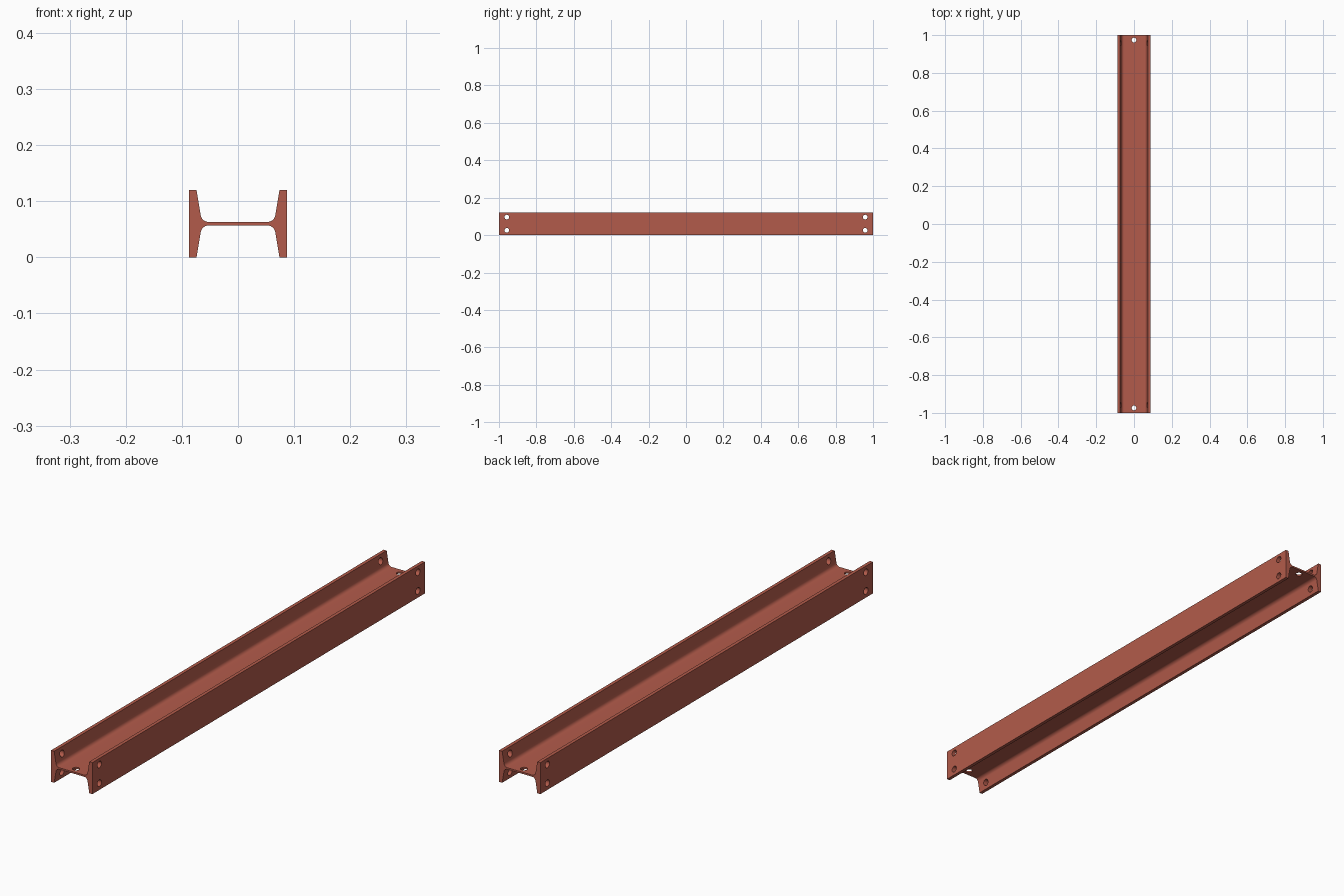
import bpy, bmesh, math
from mathutils import Matrix, Vector

if "Cube" in bpy.data.objects:
    bpy.data.objects.remove(bpy.data.objects["Cube"])

HALF_LEN, HEIGHT = 1.0, 0.12
OUTER, TIP, ROOT = 0.087, 0.074, 0.0645   # flange outer face, inner tip, inner root
MID, WEB_HALF, FILLET, STEPS = 0.06, 0.0032, 0.014, 8


def fillet(corner, a, b, r, steps):
    """Points of an arc rounding the corner between directions to a and b."""
    u, v = (a - corner).normalized(), (b - corner).normalized()
    half = u.angle(v) / 2
    centre = corner + (u + v).normalized() * (r / math.sin(half))
    p0 = corner + u * (r / math.tan(half)) - centre
    p1 = corner + v * (r / math.tan(half)) - centre
    ang = p0.angle(p1)
    return [centre + (p0 * math.sin((1 - t) * ang) + p1 * math.sin(t * ang)) / math.sin(ang)
            for t in (i / steps for i in range(steps + 1))]


# One quarter of the section (right, above the web), mirrored four ways
tip, root = Vector((TIP, HEIGHT / 2)), Vector((ROOT, WEB_HALF))
quarter = [Vector((OUTER, HEIGHT / 2)), tip]
quarter += fillet(root, tip, Vector((0, WEB_HALF)), FILLET, STEPS)
upper = quarter + [Vector((-p.x, p.y)) for p in reversed(quarter)]
profile = upper + [Vector((p.x, -p.y)) for p in reversed(upper)]

# Beam extruded along y
bm = bmesh.new()
face = bm.faces.new([bm.verts.new((p.x, -HALF_LEN, MID + p.y)) for p in profile])
ext = bmesh.ops.extrude_face_region(bm, geom=[face])
bmesh.ops.translate(bm, vec=(0, 2 * HALF_LEN, 0),
                    verts=[g for g in ext["geom"] if isinstance(g, bmesh.types.BMVert)])
bmesh.ops.recalc_face_normals(bm, faces=bm.faces)
mesh = bpy.data.meshes.new("steel_beam")
bm.to_mesh(mesh)
bm.free()
beam = bpy.data.objects.new("steel_beam", mesh)
bpy.context.collection.objects.link(beam)

# Bolt hole cutters: two through the flanges and one through the web at each end
bm = bmesh.new()


def drill(loc, depth, rot):
    bmesh.ops.create_cone(bm, cap_ends=True, segments=32, radius1=0.0125, radius2=0.0125,
                          depth=depth, matrix=Matrix.Translation(loc) @ rot)


for side in (-1, 1):
    for z in (0.0255, 0.0965):
        drill((0, side * 0.958, z), 0.3, Matrix.Rotation(math.pi / 2, 4, 'Y'))
    drill((0, side * 0.974, MID), 0.03, Matrix.Identity(4))
mesh = bpy.data.meshes.new("hole_cutter")
bm.to_mesh(mesh)
bm.free()
cutter = bpy.data.objects.new("hole_cutter", mesh)
bpy.context.collection.objects.link(cutter)
cutter.hide_render = True

bpy.context.view_layer.objects.active = beam
beam.select_set(True)
mod = beam.modifiers.new("bolt_holes", 'BOOLEAN')
mod.operation, mod.solver, mod.object = 'DIFFERENCE', 'EXACT', cutter
bpy.ops.object.modifier_apply(modifier=mod.name)
bpy.data.objects.remove(cutter)

# Red oxide paint, smooth fillets with crisp edges
mat = bpy.data.materials.new("red_oxide_paint")
mat.diffuse_color = (0.45, 0.105, 0.07, 1)
mat.use_nodes = True
mat.node_tree.nodes["Principled BSDF"].inputs["Base Color"].default_value = mat.diffuse_color
beam.data.materials.clear()
beam.data.materials.append(mat)
bpy.ops.object.shade_smooth_by_angle(angle=math.radians(30))
